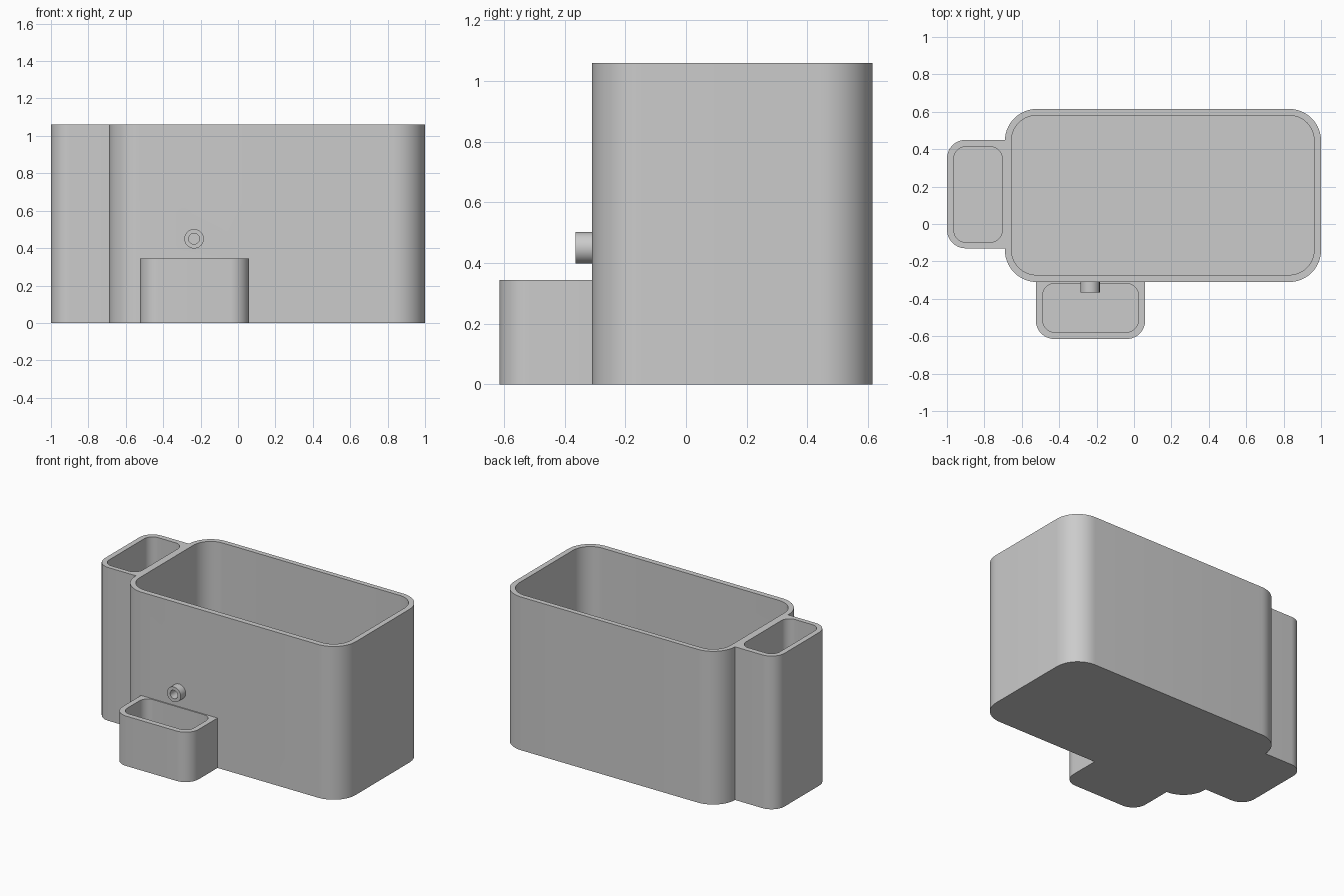
import bpy
import bmesh
from math import radians, cos, sin, pi
from mathutils import Matrix

cube = bpy.data.objects.get("Cube")
if cube:
    bpy.data.objects.remove(cube, do_unlink=True)

HEIGHT = 1.06
TRAY_HEIGHT = 0.345
FLOOR = 0.04
ABOVE = 0.1      # how far cutters rise past a rim

grey = bpy.data.materials.new("light_grey")
grey.use_nodes = True
colour = (0.6, 0.6, 0.6, 1)
grey.diffuse_color = colour
grey.node_tree.nodes["Principled BSDF"].inputs["Base Color"].default_value = colour


def finish(name, bm):
    bmesh.ops.recalc_face_normals(bm, faces=bm.faces)
    mesh = bpy.data.meshes.new(name)
    bm.to_mesh(mesh)
    bm.free()
    mesh.materials.append(grey)
    obj = bpy.data.objects.new(name, mesh)
    bpy.context.collection.objects.link(obj)
    return obj


def block(name, x0, x1, y0, y1, z0, z1, radii, steps=14):
    """Upright prism; radii run +x+y, -x+y, -x-y, +x-y (0 = square corner)."""
    bm = bmesh.new()
    corners = [(x1, y1, -1, -1), (x0, y1, 1, -1), (x0, y0, 1, 1), (x1, y0, -1, 1)]
    ring = []
    for i, ((x, y, sx, sy), r) in enumerate(zip(corners, radii)):
        for k in range(steps + 1 if r else 1):
            a = (i + k / steps) * pi / 2
            px = x + r * (sx + cos(a)) if r else x
            py = y + r * (sy + sin(a)) if r else y
            ring.append(bm.verts.new((px, py, z0)))
    base = bm.faces.new(ring)
    top = bmesh.ops.extrude_face_region(bm, geom=[base])["geom"]
    verts = [v for v in top if isinstance(v, bmesh.types.BMVert)]
    bmesh.ops.translate(bm, verts=verts, vec=(0, 0, z1 - z0))
    return finish(name, bm)


def rod(name, radius, y0, y1, x=-0.235, z=0.45):
    """Cylinder lying along y."""
    bm = bmesh.new()
    place = Matrix.Translation((x, (y0 + y1) / 2, z)) @ Matrix.Rotation(pi / 2, 4, 'X')
    bmesh.ops.create_cone(bm, cap_ends=True, segments=40, radius1=radius,
                          radius2=radius, depth=y1 - y0, matrix=place)
    return finish(name, bm)


def combine(target, tool, operation):
    tool.hide_render = True
    mod = target.modifiers.new(tool.name, 'BOOLEAN')
    mod.operation = operation
    mod.solver = 'EXACT'
    mod.object = tool
    bpy.context.view_layer.objects.active = target
    bpy.ops.object.modifier_apply(modifier=mod.name)
    bpy.data.objects.remove(tool, do_unlink=True)


# Solid bodies: tank, tall side compartment, low front tray, spout
planter = block("planter_box", -0.69, 1.0, -0.31, 0.615, 0, HEIGHT, [0.17] * 4)
bodies = [
    block("side_compartment", -1.0, -0.67, -0.13, 0.45, 0, HEIGHT, [0, 0.1, 0.1, 0]),
    block("front_tray", -0.525, 0.06, -0.615, -0.29, 0, TRAY_HEIGHT, [0, 0, 0.1, 0.1]),
    rod("spout", 0.052, -0.365, -0.29),
]
for body in bodies:
    combine(planter, body, 'UNION')

# Hollows and the spout bore
hollows = [
    block("tank_hollow", -0.655, 0.963, -0.272, 0.58, FLOOR, HEIGHT + ABOVE, [0.133] * 4),
    block("side_hollow", -0.963, -0.705, -0.097, 0.413, FLOOR, HEIGHT + ABOVE, [0.063] * 4),
    block("tray_hollow", -0.488, 0.023, -0.578, -0.318, FLOOR, TRAY_HEIGHT + 0.02, [0.063] * 4),
    rod("spout_bore", 0.029, -0.4, -0.2),
]
for hollow in hollows:
    combine(planter, hollow, 'DIFFERENCE')

# Rounded corners smooth, rims and joins sharp
bpy.ops.object.select_all(action='DESELECT')
planter.select_set(True)
bpy.context.view_layer.objects.active = planter
bpy.ops.object.shade_smooth_by_angle(angle=radians(30))
